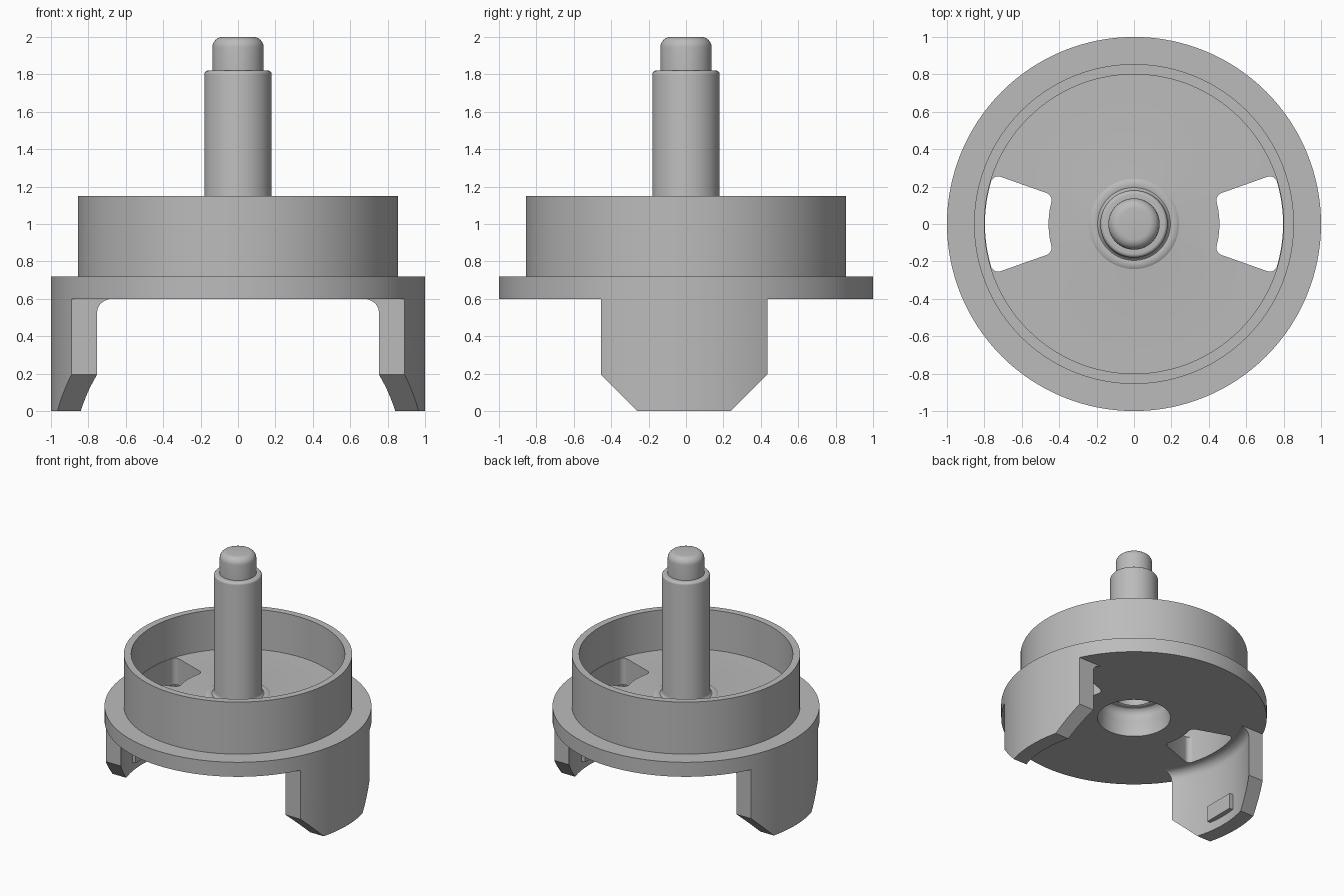
import bpy
import bmesh
from math import cos, sin, radians, pi
from mathutils import Matrix, Vector

if "Cube" in bpy.data.objects:
    bpy.data.objects.remove(bpy.data.objects["Cube"])

FLANGE_Z, FLOOR_Z, LEG_MID = 0.6, 0.82, -0.01

grey = bpy.data.materials.new("plain grey")
grey.use_nodes = True
grey.diffuse_color = (0.5, 0.5, 0.5, 1)
grey.node_tree.nodes["Principled BSDF"].inputs["Base Color"].default_value = (0.5, 0.5, 0.5, 1)


def arc(cx, cz, r, start, end, steps=6):
    """Points on an arc, angles in degrees."""
    angles = [radians(start + (end - start) * i / steps) for i in range(steps + 1)]
    return [(cx + r * cos(a), cz + r * sin(a)) for a in angles]


def spin_profile(points, start, sweep, steps, closed=False):
    """Turn (radius, height) points about the z axis."""
    bm = bmesh.new()
    turn = Matrix.Rotation(start, 3, 'Z')
    verts = [bm.verts.new(turn @ Vector((r, 0, z))) for r, z in points]
    edges = [bm.edges.new(pair) for pair in zip(verts, verts[1:])]
    if closed:
        edges.append(bm.edges.new((verts[-1], verts[0])))
    bmesh.ops.spin(bm, geom=verts + edges, cent=(0, 0, 0), axis=(0, 0, 1),
                   angle=sweep, steps=steps)
    bmesh.ops.remove_doubles(bm, verts=bm.verts, dist=1e-5)
    return bm


def make_object(name, bm):
    bmesh.ops.recalc_face_normals(bm, faces=bm.faces)
    mesh = bpy.data.meshes.new(name)
    bm.to_mesh(mesh)
    bm.free()
    mesh.materials.append(grey)
    obj = bpy.data.objects.new(name, mesh)
    bpy.context.collection.objects.link(obj)
    return obj


def smooth(obj):
    bpy.ops.object.select_all(action='DESELECT')
    obj.select_set(True)
    bpy.context.view_layer.objects.active = obj
    bpy.ops.object.shade_smooth_by_angle(angle=radians(30))


# Turned body: recess underneath, flange, cup wall, floor and stepped post
profile = [(0, 1.2), (0.15, 1.2), (0.15, 0.82)]
profile += arc(0.21, 0.77, 0.06, 150, 0)
profile += [(0.27, 0.72), (0.275, 0.71), (0.275, FLANGE_Z), (1, FLANGE_Z), (1, 0.72),
            (0.855, 0.72), (0.855, 1.15), (0.8, 1.15), (0.8, FLOOR_Z)]
profile += arc(0.215, FLOOR_Z + 0.035, 0.035, 270, 180)
profile += arc(0.16, 1.8, 0.02, 0, 90)
profile += [(0.137, 1.82)]
profile += arc(0.082, 1.945, 0.055, 0, 90)
profile += [(0, 2)]
body = make_object("cup_with_post", spin_profile(profile, 0, 2 * pi, 128))


def slot_cutter(side):
    """Rounded wedge that cuts one window through the floor."""
    half = 19.5
    outline = arc(0, 0, 0.797, -half, half, 12) + arc(0, 0, 0.457, half, -half, 8)
    bm = bmesh.new()
    base = bm.faces.new([bm.verts.new((side * x, y, 0.5)) for x, y in outline])
    corners = [base.verts[i].co.copy() for i in (0, 12, 13, len(outline) - 1)]
    top = bmesh.ops.extrude_face_region(bm, geom=[base])["geom"]
    bmesh.ops.translate(bm, vec=(0, 0, 0.4),
                        verts=[v for v in top if isinstance(v, bmesh.types.BMVert)])
    upright = [e for e in bm.edges
               if abs(e.verts[0].co.z - e.verts[1].co.z) > 0.1
               and any((e.verts[0].co.xy - c.xy).length < 1e-4 for c in corners)]
    bmesh.ops.bevel(bm, geom=upright, offset=0.04, segments=5, profile=0.5,
                    affect='EDGES', clamp_overlap=False)
    bmesh.ops.remove_doubles(bm, verts=bm.verts, dist=1e-4)
    cutter = make_object("slot_cutter", bm)
    cutter.hide_render = True
    return cutter


for side in (1, -1):
    cutter = slot_cutter(side)
    mod = body.modifiers.new("slot", 'BOOLEAN')
    mod.operation, mod.solver, mod.object = 'DIFFERENCE', 'EXACT', cutter
    bpy.context.view_layer.objects.active = body
    bpy.ops.object.modifier_apply(modifier=mod.name)
    bpy.data.objects.remove(cutter)
smooth(body)


def slice_off(bm, point, normal):
    """Remove everything on the normal side of a plane and cap the cut."""
    geom = list(bm.verts) + list(bm.edges) + list(bm.faces)
    cut = bmesh.ops.bisect_plane(bm, geom=geom, plane_co=point, plane_no=normal,
                                 clear_outer=True)["geom_cut"]
    bmesh.ops.holes_fill(bm, edges=[e for e in cut if isinstance(e, bmesh.types.BMEdge)])


# Curved legs with filleted roots, straight sides and chamfered lower corners
leg_profile = [(0.88, 0), (1, 0), (1, FLANGE_Z)] + arc(0.81, 0.53, 0.07, 90, 0)
for side, label in ((1, "left"), (-1, "right")):
    middle = 0 if side > 0 else pi
    sweep = 2 * pi * 28 / 128
    bm = spin_profile(leg_profile, middle - sweep / 2, sweep, 28, closed=True)
    bmesh.ops.holes_fill(bm, edges=[e for e in bm.edges if e.is_boundary])
    for d in (1, -1):
        slice_off(bm, (0, LEG_MID + d * 0.445, 0), (0, d, 0))
        slice_off(bm, (0, LEG_MID + d * 0.445, 0.195), (0, d, -1))
    smooth(make_object(label + "_leg", bm))

    # Small raised pad on the inner face of the leg
    bm = bmesh.new()
    bmesh.ops.create_cube(bm, size=1)
    bmesh.ops.scale(bm, vec=(0.05, 0.26, 0.13), verts=bm.verts)
    bmesh.ops.translate(bm, vec=(side * 0.865, LEG_MID, 0.14), verts=bm.verts)
    make_object(label + "_leg_pad", bm)
